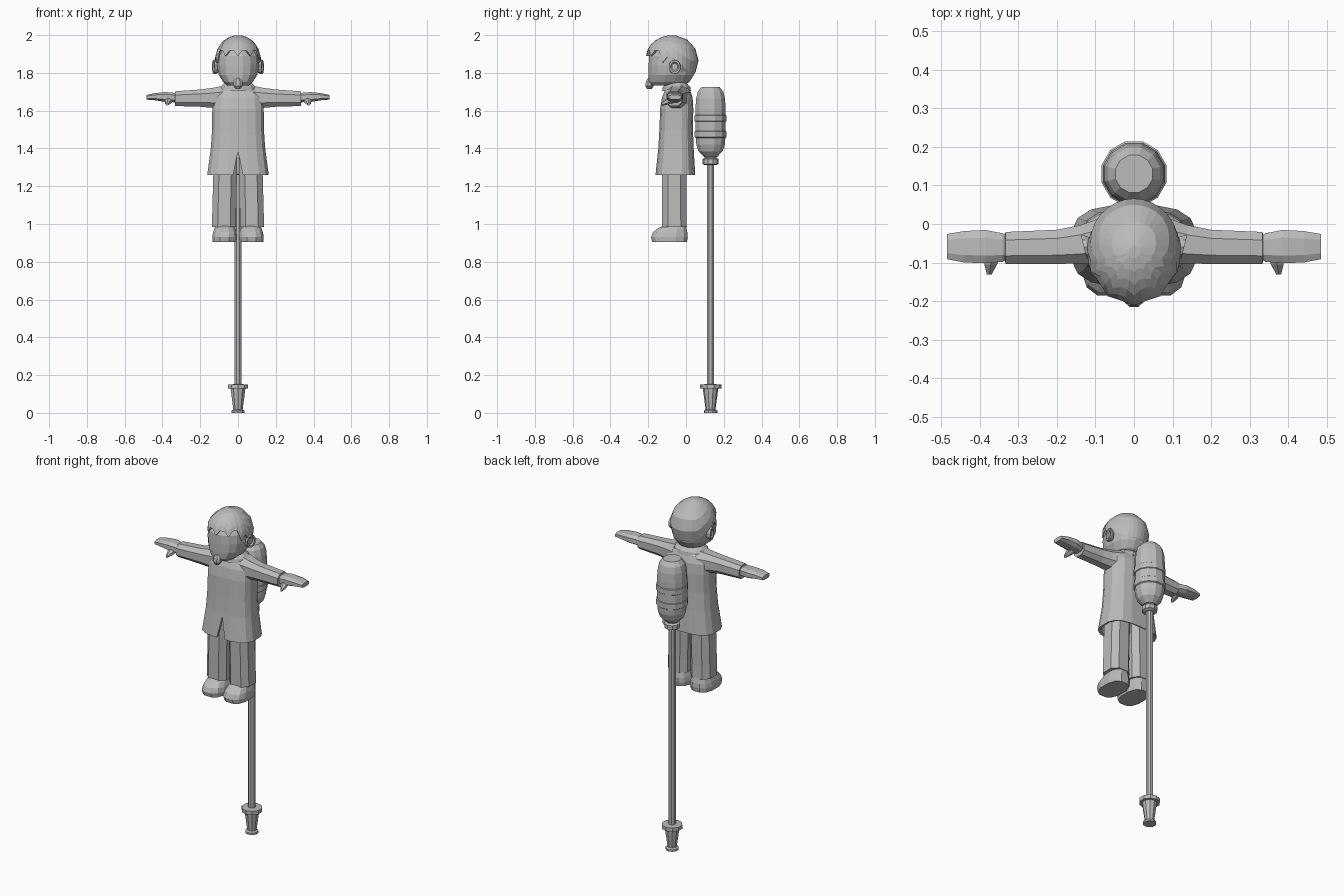
import bpy, bmesh, math
from mathutils import Vector

cube = bpy.data.objects.get("Cube")
if cube:
    bpy.data.objects.remove(cube)

grey = bpy.data.materials.new("plain grey")
grey.use_nodes = True
GREY = (0.5, 0.5, 0.5, 1)
grey.diffuse_color = GREY
grey.node_tree.nodes["Principled BSDF"].inputs["Base Color"].default_value = GREY


def finish(name, bm):
    bmesh.ops.recalc_face_normals(bm, faces=bm.faces)
    mesh = bpy.data.meshes.new(name)
    bm.to_mesh(mesh)
    bm.free()
    mesh.materials.append(grey)
    obj = bpy.data.objects.new(name, mesh)
    bpy.context.collection.objects.link(obj)
    return obj


def loft(name, rings):
    """Skin a list of point rings and cap both ends."""
    bm = bmesh.new()
    rows = [[bm.verts.new(p) for p in ring] for ring in rings]
    n = len(rows[0])
    for low, high in zip(rows, rows[1:]):
        for i in range(n):
            j = (i + 1) % n
            bm.faces.new((low[i], low[j], high[j], high[i]))
    bm.faces.new(rows[0])
    bm.faces.new(rows[-1])
    return finish(name, bm)


def oval(n, a0, a1, b0, b1, power=2.0, turn=0.5):
    """Rounded outline filling the box a0..a1 by b0..b1."""
    pts = []
    for i in range(n):
        t = math.tau * (i + turn) / n
        c, s = math.cos(t), math.sin(t)
        u = math.copysign(abs(c) ** (2 / power), c)
        v = math.copysign(abs(s) ** (2 / power), s)
        pts.append(((a0 + a1) / 2 + u * (a1 - a0) / 2, (b0 + b1) / 2 + v * (b1 - b0) / 2))
    return pts


def upright(n, z, x0, x1, y0, y1, power=2.0, turn=0.5):
    return [Vector((a, b, z)) for a, b in oval(n, x0, x1, y0, y1, power, turn)]


def sideways(n, x, y0, y1, z0, z1, power=2.0):
    return [Vector((x, a, b)) for a, b in oval(n, y0, y1, z0, z1, power)]


def turned(name, n, profile, y=0.13):
    return loft(name, [upright(n, z, -r, r, y - r, y + r) for z, r in profile])


# Pole with its foot and the rounded tank on top
turned("pole_foot", 10, [(0, 0.036), (0.012, 0.036), (0.018, 0.026), (0.128, 0.041),
                         (0.128, 0.057), (0.15, 0.057), (0.152, 0.025)])
turned("pole", 8, [(0.14, 0.02), (1.33, 0.02)])
turned("tank_collar", 10, [(1.312, 0.03), (1.318, 0.043), (1.343, 0.043), (1.35, 0.031), (1.37, 0.031)])
turned("tank", 12, [(1.355, 0.036), (1.385, 0.066), (1.42, 0.078), (1.48, 0.083), (1.61, 0.083),
                    (1.665, 0.079), (1.70, 0.07), (1.725, 0.05)])
for i, z in enumerate((1.475, 1.56)):
    turned(f"tank_band_{i + 1}", 12, [(z - 0.02, 0.08), (z - 0.015, 0.087), (z + 0.015, 0.087), (z + 0.02, 0.08)])

# Coat with a hollow hem and a slit at the front
coat = loft("coat", [upright(16, z, -r, r, f, b, p) for z, r, f, b, p in (
    (1.40, 0.13, -0.13, 0.025, 3), (1.265, 0.15, -0.15, 0.038, 3), (1.26, 0.165, -0.163, 0.05, 3),
    (1.40, 0.146, -0.148, 0.042, 2.9), (1.50, 0.139, -0.142, 0.038, 2.9), (1.61, 0.138, -0.138, 0.04, 2.9),
    (1.67, 0.137, -0.128, 0.036, 2.7), (1.71, 0.118, -0.112, 0.022, 2.4), (1.73, 0.08, -0.10, 0.008, 2))])
slit = loft("slit_cutter", [[Vector((x, y, z)) for x, z in ((-0.03, 1.24), (0.03, 1.24), (0, 1.385))]
                            for y in (-0.25, -0.118)])
slit.hide_render = True
cut = coat.modifiers.new("slit", "BOOLEAN")
cut.operation = "DIFFERENCE"
cut.object = slit
cut.solver = "EXACT"
bpy.context.view_layer.objects.active = coat
bpy.ops.object.modifier_apply(modifier="slit")
bpy.data.objects.remove(slit)

# Neck and folded collar
loft("neck", [upright(12, z, -0.055, 0.055, -0.11, 0.0) for z in (1.70, 1.78)])
loft("collar", [upright(12, z, -r, r, -0.05 - r * 0.75, -0.05 + r * 0.75)
                for z, r in ((1.705, 0.105), (1.725, 0.10), (1.748, 0.072), (1.74, 0.06))])

# Limbs, one set for each side
for side, s in (("left", 1), ("right", -1)):
    loft(side + "_sleeve", [sideways(8, s * x, y0, y1, z0, z1, 2.5) for x, y0, y1, z0, z1 in (
        (0.08, -0.108, 0.022, 1.60, 1.735), (0.14, -0.106, 0.0, 1.612, 1.723),
        (0.20, -0.106, -0.012, 1.618, 1.715), (0.333, -0.106, -0.018, 1.622, 1.705),
        (0.335, -0.092, -0.03, 1.64, 1.692))])
    loft(side + "_hand", [sideways(8, s * x, y0, y1, z0, z1, 2.8) for x, y0, y1, z0, z1 in (
        (0.325, -0.09, -0.03, 1.645, 1.69), (0.34, -0.10, -0.022, 1.643, 1.696),
        (0.385, -0.104, -0.013, 1.645, 1.70), (0.44, -0.102, -0.016, 1.654, 1.694),
        (0.484, -0.093, -0.024, 1.658, 1.684))])
    loft(side + "_thumb", [[Vector((s * a, y, b)) for a, b in oval(6, x0, x1, z0, z1)]
                           for y, x0, x1, z0, z1 in ((-0.07, 0.34, 0.385, 1.64, 1.68),
                                                     (-0.105, 0.352, 0.39, 1.63, 1.665),
                                                     (-0.131, 0.368, 0.382, 1.626, 1.642))])
    loft(side + "_trouser_leg", [upright(8, z, s * x0, s * x1, y0, y1, 2.7) for z, x0, x1, y0, y1 in (
        (0.985, 0.006, 0.142, -0.13, 0.008), (1.06, 0.006, 0.14, -0.13, 0.006),
        (1.25, 0.002, 0.135, -0.13, 0.006), (1.39, 0.0, 0.128, -0.125, 0.005))])
    loft(side + "_shoe", [upright(12, z, s * x0, s * x1, y0, y1, 2.6) for z, x0, x1, y0, y1 in (
        (0.905, 0.006, 0.136, -0.182, 0.008), (0.93, 0.003, 0.138, -0.188, 0.012),
        (0.955, 0.006, 0.134, -0.178, 0.01), (0.978, 0.014, 0.126, -0.15, 0.004),
        (0.995, 0.025, 0.115, -0.115, 0.0))])
    # Ear with a sunken middle, flaring outward to the back
    loft(side + "_ear", [[Vector((s * (x + (a + 0.06) * 0.25), a, b))
                          for a, b in oval(10, -0.06 - r, -0.06 + r, 1.832 - r * 1.2, 1.832 + r * 1.2)]
                         for x, r in ((0.10, 0.024), (0.122, 0.032), (0.13, 0.031), (0.129, 0.022), (0.122, 0.016))])

# Head
loft("head", [upright(16, z, -r, r, f, b, p) for z, r, f, b, p in (
    (1.732, 0.055, -0.185, -0.015, 2.2), (1.752, 0.08, -0.198, 0.02, 2.3), (1.79, 0.104, -0.20, 0.044, 2.3),
    (1.84, 0.114, -0.20, 0.056, 2.2), (1.89, 0.113, -0.198, 0.056, 2.1), (1.93, 0.096, -0.175, 0.035, 2))])
loft("chin_beard", [upright(8, z, -r, r, f, b) for z, r, f, b in (
    (1.715, 0.014, -0.208, -0.18), (1.73, 0.027, -0.217, -0.17), (1.755, 0.025, -0.214, -0.17),
    (1.772, 0.01, -0.203, -0.18))])

# Hair: a cap whose lower edge follows a jagged hairline
COLS, ROWS = 32, 6
bm = bmesh.new()
rows = [[] for _ in range(ROWS + 1)]
for i in range(COLS):
    angle = math.tau * i / COLS
    front = -math.sin(angle)
    if front > 0.45:
        hairline = 1.905 + (0.014 if i % 3 else -0.016)
    elif front > 0.1:
        hairline = 1.865 + (0.02 if i % 2 else -0.01)
    else:
        hairline = 1.85 - 0.095 * min(1, (0.1 - front) * 1.3)
    start = math.asin((hairline - 1.865) / 0.135)
    for k in range(ROWS + 1):
        lat = start + (1.45 - start) * max(0, k - 1) / (ROWS - 1)
        swell = 1 + 0.07 * max(0, front) * math.sin(2 * max(0, lat))
        if k == 0:
            swell *= 0.88
        r = math.cos(lat) * swell
        rows[k].append(bm.verts.new((0.122 * r * math.cos(angle), -0.072 + 0.138 * r * math.sin(angle),
                                     1.865 + 0.135 * math.sin(lat))))
for low, high in zip(rows, rows[1:]):
    for i in range(COLS):
        j = (i + 1) % COLS
        bm.faces.new((low[i], low[j], high[j], high[i]))
bm.faces.new(rows[-1])
finish("hair", bm)
